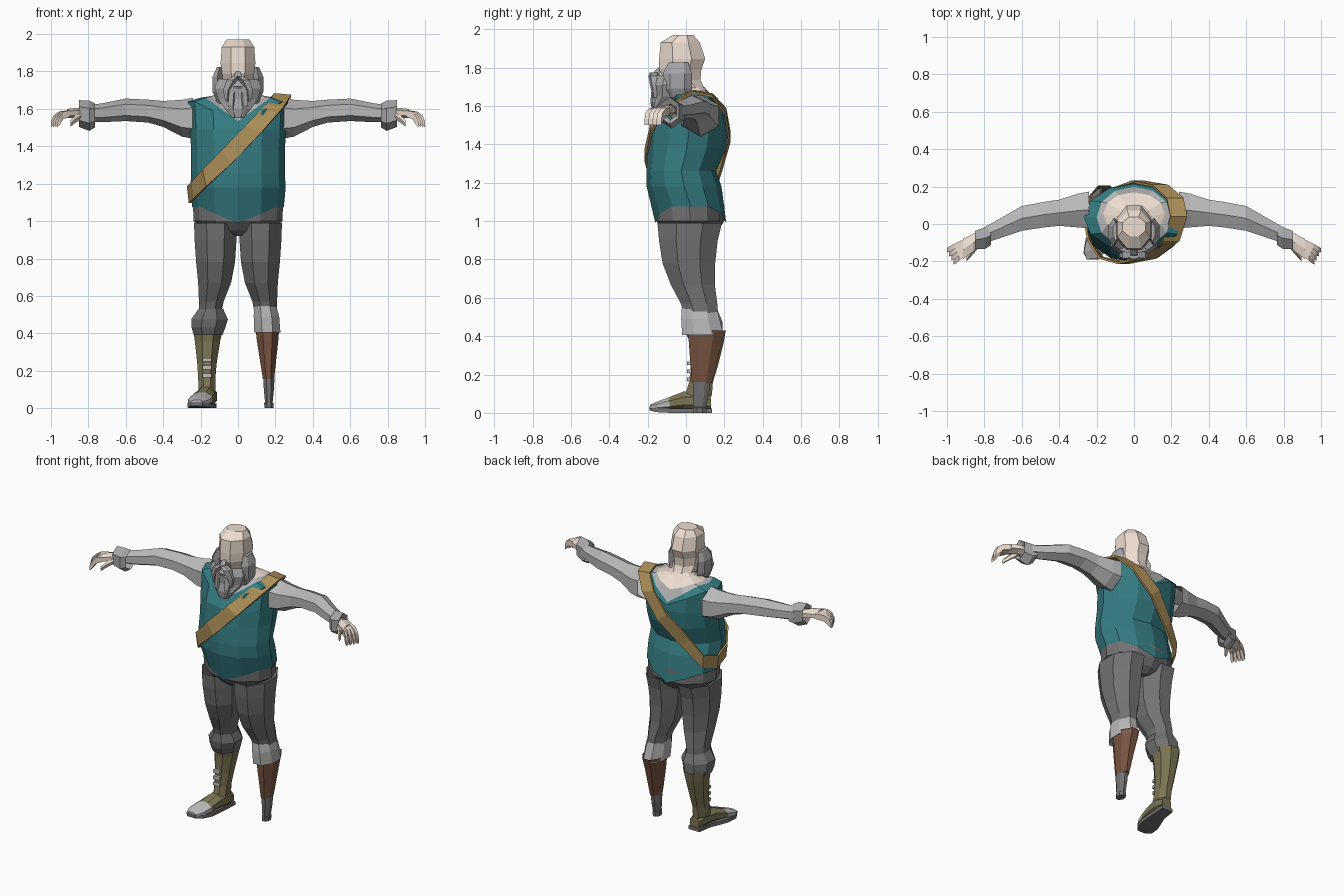
import bpy, bmesh
from math import pi, cos, sin
from mathutils import Vector


def mat(name, *c):
    m = bpy.data.materials.new(name)
    m.diffuse_color = (*c, 1)
    return m


TEAL = mat("teal", .035, .2, .22)
GOLD = mat("gold", .42, .28, .1)
SKIN = mat("skin", .85, .73, .64)
BROWN = mat("brown", .19, .09, .055)
OLIVE = mat("olive", .2, .18, .09)
DARK = mat("trouser_grey", .17, .17, .17)
LIGHT = mat("shirt_grey", .48, .48, .48)
MID = mat("beard_grey", .38, .38, .39)


def finish(name, bm, material):
    bmesh.ops.recalc_face_normals(bm, faces=bm.faces)
    me = bpy.data.meshes.new(name)
    bm.to_mesh(me)
    bm.free()
    ob = bpy.data.objects.new(name, me)
    bpy.context.collection.objects.link(ob)
    me.materials.append(material)
    return ob


def loft(name, rings, material, n=8, axis='z', s=1, flat=True, caps="se"):
    """rings: (x, y, z, half size 1, half size 2, optional V dip in z at the middle)
    caps: s closes the start, e closes the end"""
    bm = bmesh.new()
    off, k = (pi / n, 1 / cos(pi / n)) if flat else (0, 1)
    rows = []
    for x, y, z, a, b, *dip in rings:
        row = []
        for i in range(n):
            t = off + 2 * pi * i / n
            u, v = a * k * cos(t), b * k * sin(t)
            if axis == 'z':
                d = dip[0] * (1 - min(1, abs(cos(t)) / .87)) if dip else 0
                p = (x + u, y + v, z - d)
            elif axis == 'x':
                p = (x, y + u, z + v)
            else:
                p = (x + u, y, z + v)
            row.append(bm.verts.new((p[0] * s, p[1], p[2])))
        rows.append(row)
    for r, q in zip(rows, rows[1:]):
        for i in range(n):
            j = (i + 1) % n
            bm.faces.new((r[i], r[j], q[j], q[i]))
    if 's' in caps:
        bm.faces.new(rows[0])
    if 'e' in caps:
        bm.faces.new(rows[-1])
    return finish(name, bm, material)


def pair(name, *args, **kw):
    for side, s in (("left", 1), ("right", -1)):
        loft(f"{side}_{name}", *args, s=s, **kw)


# torso: vest, shirt yoke and bare neckline
top = (0, .035, 1.66, .20, .165, .125)
collar = (0, .055, 1.665, .165, .115, .055)
loft("vest", [(0, .025, 1.075, .245, .185, .085), (0, -.01, 1.18, .255, .195),
              (0, -.025, 1.26, .25, .182), (0, .005, 1.38, .25, .205),
              (0, .018, 1.49, .258, .203), (0, .035, 1.64, .268, .18, .12), top],
     TEAL, n=12, flat=False, caps="")
loft("shirt_yoke", [top, collar], LIGHT, n=12, flat=False, caps="")
loft("neckline", [collar, (0, .04, 1.68, .09, .07), (0, .03, 1.70, .07, .065)],
     SKIN, n=12, flat=False, caps="")

# shoulder strap: a tilted closed band around the torso
path = [(.24, .04, 1.68), (.2, -.09, 1.62), (.08, -.185, 1.49), (-.06, -.215, 1.345),
        (-.18, -.185, 1.23), (-.245, -.09, 1.165), (-.268, .04, 1.14), (-.225, .14, 1.165),
        (-.12, .185, 1.29), (.02, .232, 1.44), (.14, .21, 1.575), (.22, .14, 1.66)]
bm = bmesh.new()
rows = []
for p in path:
    t = min(.92, max(.1, .5 + p[0] * 1.8))
    w = Vector((-t, 0, 1 - t)).normalized() * .045
    rows.append([bm.verts.new(Vector(p) + w), bm.verts.new(Vector(p) - w)])
for r, q in zip(rows, rows[1:] + rows[:1]):
    bm.faces.new((r[0], r[1], q[1], q[0]))
strap = finish("shoulder_strap", bm, GOLD)
strap.modifiers.new("thickness", 'SOLIDIFY').thickness = .012

# arms, cuffs and hands
pair("sleeve", [(.24, .075, 1.55, .098, .095), (.30, .072, 1.55, .09, .085),
                (.40, .06, 1.573, .07, .06), (.48, .05, 1.588, .068, .053),
                (.60, .03, 1.595, .066, .052), (.72, -.025, 1.58, .052, .044),
                (.80, -.06, 1.575, .042, .038)], LIGHT, n=6, axis='x', caps="")
pair("cuff", [(.765, -.06, 1.565, .052, .056), (.795, -.075, 1.563, .058, .07),
              (.85, -.085, 1.575, .048, .062), (.835, -.08, 1.57, .03, .035)],
     MID, n=6, axis='x', caps="")
pair("palm", [(.825, -.083, 1.573, .032, .024), (.86, -.10, 1.578, .048, .024),
              (.915, -.135, 1.575, .054, .021)], SKIN, n=6, axis='x', caps="e")
for f in range(4):
    k = f - 1.5
    dx, dy = k * .012, k * .021
    pair(f"finger_{f + 1}", [(.905 + dx * .3, -.128 + dy, 1.575, .013, .018),
                             (.947 + dx * .7, -.15 + dy, 1.565, .013, .02),
                             (.968 + dx, -.165 + dy, 1.542, .013, .024),
                             (.982 + dx, -.172 + dy, 1.517, .012, .016)],
         SKIN, n=4, axis='x', caps="e")
pair("thumb", [(.84, -.115, 1.565, .019, .017), (.87, -.15, 1.545, .018, .017),
               (.895, -.185, 1.522, .012, .014)], SKIN, n=5, axis='x', caps="e")

# head: neck, jaw, scalp ridge and crown
loft("head", [(0, .03, 1.68, .072, .07), (0, -.02, 1.735, .078, .095),
              (0, -.03, 1.79, .087, .11), (0, -.02, 1.845, .093, .12),
              (0, -.03, 1.93, .087, .102), (0, -.015, 1.97, .062, .052)], SKIN, caps="e")
loft("nose", [(0, -.155, 1.765, .02, .02), (0, -.145, 1.785, .018, .016),
              (0, -.132, 1.80, .01, .01)], MID, n=4, caps="e")

# beard, sideburns, moustache and hanging strands
loft("beard", [(0, -.15, 1.55, .03, .022), (0, -.13, 1.60, .07, .05),
               (0, -.09, 1.65, .105, .08), (0, -.085, 1.71, .125, .092),
               (0, -.075, 1.76, .11, .085)], MID, caps="s")
pair("sideburn", [(.085, -.03, 1.63, .025, .05), (.108, -.045, 1.69, .027, .065),
                  (.11, -.045, 1.77, .026, .065), (.098, -.04, 1.825, .014, .045)], MID, n=6)
pair("moustache", [(.008, -.165, 1.775, .016, .02), (.035, -.165, 1.755, .026, .026),
                   (.06, -.155, 1.70, .02, .026), (.062, -.16, 1.64, .006, .01)], MID, n=5)
pair("beard_strand", [(.03, -.15, 1.69, .02, .025), (.035, -.16, 1.62, .018, .022),
                      (.022, -.162, 1.555, .005, .007)], MID, n=5, caps="e")
loft("lip", [(0, -.165, 1.705, .02, .016), (0, -.17, 1.72, .025, .018)], LIGHT, n=6)

# trousers
loft("trouser_seat", [(0, .018, 1.08, .24, .183), (0, .022, 1.0, .238, .178),
                      (0, .025, .95, .17, .14), (0, .025, .92, .04, .10)],
     DARK, n=12, flat=False, caps="e")
pair("trouser_leg", [(.12, .02, .99, .115, .168), (.12, .012, .90, .112, .153),
                     (.12, .015, .78, .104, .137), (.125, .035, .67, .088, .115),
                     (.143, .068, .57, .066, .095), (.152, .085, .48, .058, .085)],
     DARK, caps="")

# peg leg side: knee cuff, wooden cup, iron tip
loft("knee_cuff", [(.145, .07, .545, .06, .092), (.152, .075, .49, .068, .10),
                   (.157, .088, .405, .07, .108), (.157, .092, .415, .058, .092)],
     LIGHT, caps="")
loft("peg_cup", [(.157, .11, .43, .064, .098), (.158, .10, .36, .057, .085),
                 (.163, .083, .155, .03, .052)], BROWN, caps="e")
loft("peg_tip", [(.165, .08, .16, .03, .045), (.165, .078, .10, .027, .042),
                 (.165, .072, .03, .02, .034), (.165, .072, .026, .025, .036),
                 (.165, .072, 0, .024, .034)], DARK, caps="e")

# boot side: trouser bulge, shaft, foot, toe cap, sole, laces
loft("trouser_gather", [(-.145, .075, .53, .066, .092), (-.152, .085, .475, .098, .105),
                        (-.158, .09, .43, .09, .10), (-.16, .10, .39, .076, .09)],
     DARK, caps="")
loft("boot_shaft", [(-.16, .11, .42, .08, .095), (-.163, .11, .36, .068, .085),
                    (-.166, .095, .24, .052, .07), (-.167, .078, .16, .046, .062),
                    (-.165, .065, .09, .045, .07)], OLIVE, caps="")
loft("boot_foot", [(-.155, .13, .05, .035, .04), (-.16, .07, .062, .047, .055),
                   (-.175, -.01, .062, .05, .05), (-.195, -.09, .047, .058, .034)],
     OLIVE, axis='y', caps="s")
loft("toe_cap", [(-.195, -.085, .047, .06, .036), (-.21, -.145, .037, .057, .024),
                 (-.22, -.187, .03, .035, .014)], LIGHT, axis='y', caps="e")
loft("boot_sole", [(-.155, .135, .012, .04, .012), (-.165, .04, .012, .045, .012),
                   (-.195, -.08, .012, .064, .012), (-.215, -.155, .016, .056, .012),
                   (-.22, -.19, .022, .03, .01)], DARK, n=4, axis='y')
for i in range(3):
    z = .165 + i * .042
    loft(f"boot_lace_{i + 1}", [(-.167, .018, z, .024, .014), (-.167, .02, z + .02, .024, .014)],
         LIGHT, n=4)
